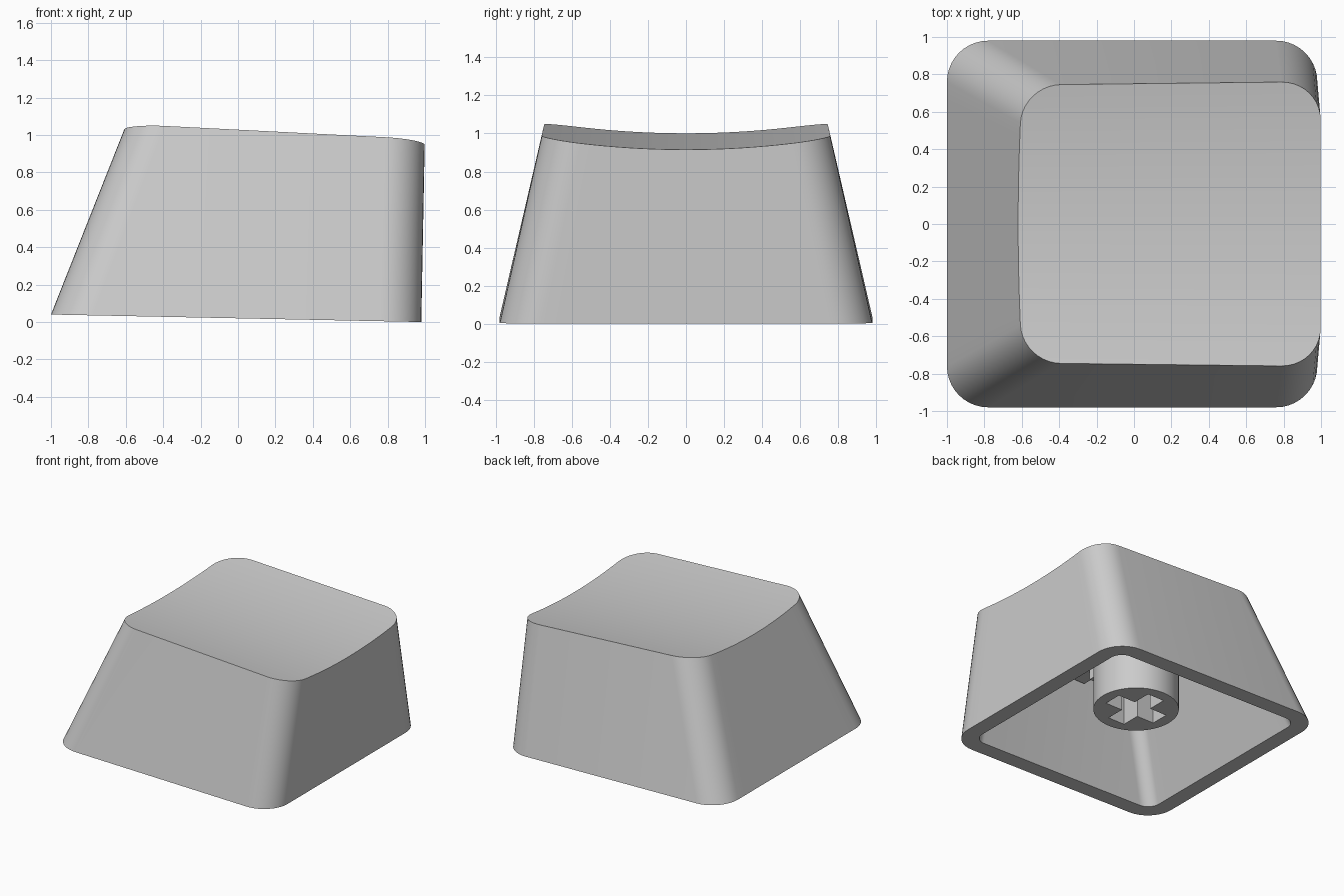
import bpy, bmesh
from math import sin, cos, pi
from mathutils import Vector

if "Cube" in bpy.data.objects:
    bpy.data.objects.remove(bpy.data.objects["Cube"])

# One plain grey plastic
GREY = (0.6, 0.6, 0.6, 1)
plastic = bpy.data.materials.new("grey plastic")
plastic.use_nodes = True
plastic.diffuse_color = GREY
bsdf = next(n for n in plastic.node_tree.nodes if n.type == 'BSDF_PRINCIPLED')
bsdf.inputs["Base Color"].default_value = GREY

STEM = Vector((-0.02, 0, 0))
ARC, SIDE = 10, 16


def finish(name, bm):
    bmesh.ops.recalc_face_normals(bm, faces=bm.faces)
    mesh = bpy.data.meshes.new(name)
    bm.to_mesh(mesh)
    bm.free()
    mesh.materials.append(plastic)
    ob = bpy.data.objects.new(name, mesh)
    bpy.context.collection.objects.link(ob)
    return ob


def activate(ob):
    bpy.ops.object.select_all(action='DESELECT')
    ob.select_set(True)
    bpy.context.view_layer.objects.active = ob


def smooth(ob):
    activate(ob)
    bpy.ops.object.shade_smooth_by_angle(angle=pi / 6)


def box(name, low, high):
    bm = bmesh.new()
    bmesh.ops.create_cube(bm, size=1)
    low, high = Vector(low), Vector(high)
    for v in bm.verts:
        v.co = (low + high) / 2 + v.co * (high - low)
    return finish(name, bm)


def bottom(x, y):
    return 0.04 * (0.98 - x) / 1.98


def dish(x, y):
    return 0.968 - 0.053 * x + 0.107 * y * y


def ceiling(x, y):
    return 0.82 - 0.053 * x


def chains(x0, x1, half, r):
    """Left and right halves of a rounded rectangle, each from front to back."""
    arc = [(r * sin(a), r * cos(a)) for a in (pi / 2 * i / ARC for i in range(ARC + 1))]
    front = [(dx - r, r - dy - half) for dx, dy in arc]
    span = half - r
    middle = [(0, span * (2 * i / SIDE - 1)) for i in range(1, SIDE)]
    back = [(dx, -y) for dx, y in reversed(front)]
    profile = front + middle + back
    return [(x0 - dx, y) for dx, y in profile], [(x1 + dx, y) for dx, y in profile]


def tapered_shell(bm, base, top, surface):
    """Sloping walls that end on a given top surface; returns the open lower loop."""
    low, high = [], []
    for side_base, side_top in zip(chains(*base), chains(*top)):
        a, b = [], []
        for p, q in zip(side_base, side_top):
            start = Vector((*p, bottom(*p)))
            end = Vector((*q, 1.05))
            point = end
            for _ in range(12):
                t = (surface(point.x, point.y) - start.z) / (end.z - start.z)
                point = start.lerp(end, t)
            a.append(bm.verts.new(start))
            b.append(bm.verts.new(point))
        low.append(a)
        high.append(b)
    n = len(low[0])
    for i in range(n - 1):
        bm.faces.new((high[0][i], high[1][i], high[1][i + 1], high[0][i + 1]))
    loop_low = low[1] + low[0][::-1]
    loop_high = high[1] + high[0][::-1]
    skin(bm, loop_low, loop_high)
    return loop_low


def skin(bm, a, b):
    for i in range(len(a)):
        j = (i + 1) % len(a)
        bm.faces.new((a[i], a[j], b[j], b[i]))


# Hollow cap: outer walls with dished top, inner cavity, flat rim between
bm = bmesh.new()
outer = tapered_shell(bm, (-1, 0.98, 0.98, 0.22), (-0.6, 1.0, 0.745, 0.21), dish)
inner = tapered_shell(bm, (-0.87, 0.85, 0.85, 0.1), (-0.47, 0.87, 0.615, 0.1), ceiling)
skin(bm, outer, inner)
smooth(finish("cap_shell", bm))

# Round stem with a cross-shaped socket
STEM_LOW, STEM_TOP, SOCKET = 0.21, 0.86, 0.6
bm = bmesh.new()
bmesh.ops.create_cone(bm, cap_ends=True, segments=48, radius1=0.32, radius2=0.32,
                      depth=STEM_TOP - STEM_LOW)
bmesh.ops.translate(bm, verts=bm.verts, vec=STEM + Vector((0, 0, (STEM_LOW + STEM_TOP) / 2)))
stem = finish("stem", bm)
for hx, hy in ((0.23, 0.075), (0.075, 0.23)):
    cutter = box("socket_cutter", STEM + Vector((-hx, -hy, 0)), STEM + Vector((hx, hy, SOCKET)))
    cutter.hide_render = True
    mod = stem.modifiers.new("socket", 'BOOLEAN')
    mod.operation = 'DIFFERENCE'
    mod.solver = 'EXACT'
    mod.object = cutter
    activate(stem)
    bpy.ops.object.modifier_apply(modifier=mod.name)
    bpy.data.objects.remove(cutter)
smooth(stem)

# Stepped ribs under the ceiling, in a cross around the stem
for name, dx, dy in (("left", 1, 0), ("right", -1, 0), ("back", 0, 1), ("front", 0, -1)):
    for step, reach, z in (("long", 0.66, 0.74), ("short", 0.48, 0.66)):
        if dx < 0:
            reach *= 0.8
        a = STEM + Vector((dx, dy, 0)) * 0.29
        b = STEM + Vector((dx, dy, 0)) * reach
        w = Vector((abs(dy), abs(dx), 0)) * 0.05
        low = Vector((min(a.x, b.x), min(a.y, b.y), z)) - w
        high = Vector((max(a.x, b.x), max(a.y, b.y), 0.84)) + w
        box(f"{name}_{step}_rib", low, high)
